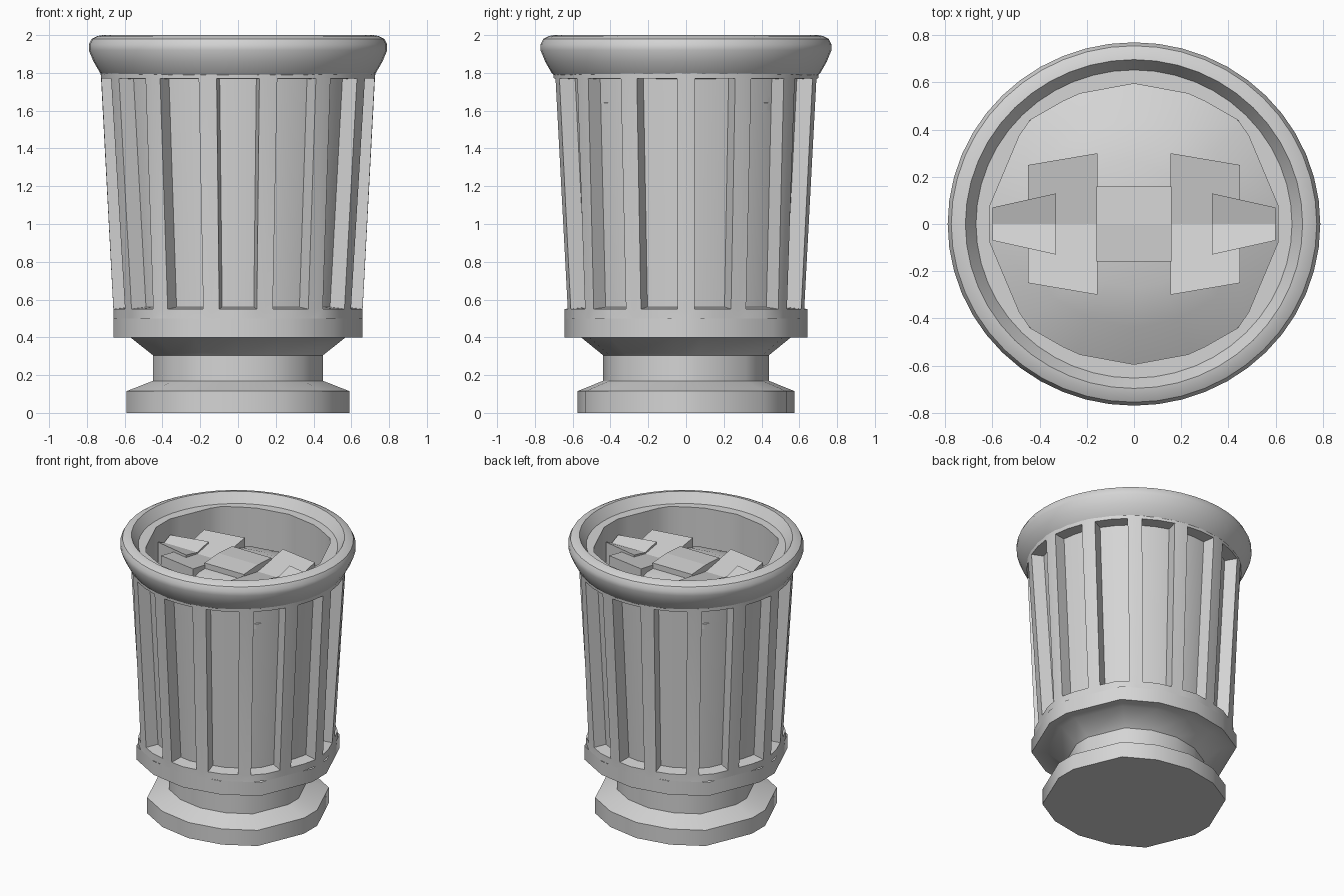
import bpy, bmesh, math
from mathutils import Vector

if "Cube" in bpy.data.objects:
    bpy.data.objects.remove(bpy.data.objects["Cube"], do_unlink=True)

stone = bpy.data.materials.new("grey stone")
stone.use_nodes = True
stone.diffuse_color = (0.66, 0.66, 0.66, 1)
stone.node_tree.nodes["Principled BSDF"].inputs["Base Color"].default_value = (0.66, 0.66, 0.66, 1)

# Uneven fourteen-sided outline shared by the foot, band and bowl
quarter = [(0, -0.975), (0.41, -0.9), (0.76, -0.7), (1, -0.13)]
outline = (quarter + [(x, -y) for x, y in quarter[::-1]]
           + [(-x, -y) for x, y in quarter[1:]]
           + [(-x, y) for x, y in quarter[:0:-1]])


def outline_at(a):
    """Point where the ray at angle a crosses the outline."""
    d = Vector((math.sin(a), -math.cos(a)))
    for i, p in enumerate(outline):
        p, q = Vector(p), Vector(outline[(i + 1) % len(outline)])
        e = q - p
        den = d.x * e.y - d.y * e.x
        if abs(den) < 1e-6:
            continue
        t = (p.x * e.y - p.y * e.x) / den
        s = (p.x * d.y - p.y * d.x) / den
        if t > 0 and -1e-5 <= s <= 1 + 1e-5:
            return d * t
    return d


def finish(name, bm, sharp=30):
    """Make the object, smooth-shaded below the sharp angle."""
    mesh = bpy.data.meshes.new(name)
    bm.to_mesh(mesh)
    bm.free()
    obj = bpy.data.objects.new(name, mesh)
    bpy.context.collection.objects.link(obj)
    mesh.materials.append(stone)
    bpy.ops.object.select_all(action='DESELECT')
    obj.select_set(True)
    bpy.context.view_layer.objects.active = obj
    bpy.ops.object.shade_smooth_by_angle(angle=math.radians(sharp))


def loft(rings, cap_bottom=False, cap_top=False):
    """Skin a list of rings, each a list of 3D points."""
    bm = bmesh.new()
    rows = [[bm.verts.new(p) for p in ring] for ring in rings]
    n = len(rows[0])
    for lo, hi in zip(rows, rows[1:]):
        for i in range(n):
            j = (i + 1) % n
            bm.faces.new((lo[i], lo[j], hi[j], hi[i]))
    if cap_bottom:
        bm.faces.new(rows[0][::-1])
    if cap_top:
        bm.faces.new(rows[-1])
    return bm


def faceted(profile, **caps):
    return loft([[(x * r, y * r, z) for x, y in outline] for r, z in profile], **caps)


# Foot, neck, flare and lower band
finish("foot", faceted([(0.59, 0), (0.59, 0.115), (0.45, 0.17), (0.45, 0.305),
                        (0.57, 0.4), (0.66, 0.4), (0.66, 0.5)], cap_bottom=True), sharp=40)

# Tapered body with a ring of recessed flutes
FLUTES = 14
step = math.tau / FLUTES
half = math.radians(9)
angles = [k * step + o for k in range(FLUTES) for o in (-half, 0, half, step / 2)]
rings = []
for r, z, roundness in [(0.66, 0.5, 0), (0.66, 0.55, 0.15), (0.725, 1.77, 0.95), (0.73, 1.83, 1)]:
    ring = []
    for a in angles:
        oval = Vector((math.sin(a), -0.965 * math.cos(a)))
        p = outline_at(a).lerp(oval, roundness) * r
        ring.append((p.x, p.y, z))
    rings.append(ring)
body = loft(rings)
body.faces.ensure_lookup_table()
count = len(angles)
flutes = [body.faces[count + i] for i in range(count) if i % 4 < 2]
body.normal_update()
bmesh.ops.inset_region(body, faces=flutes, thickness=0.006, depth=-0.085, use_even_offset=True)
finish("fluted_body", body)

# Rounded lip stepping down to a ledge and a faceted bowl wall
SIDES = 48
turns = [i * math.tau / SIDES for i in range(SIDES)]
lip = [(0.70, 1.77), (0.73, 1.80), (0.765, 1.86), (0.79, 1.92), (0.79, 1.95), (0.775, 1.98),
       (0.745, 1.995), (0.715, 2.0), (0.67, 1.93)]
rings = [[(r * math.sin(a), -0.975 * r * math.cos(a), z) for a in turns] for r, z in lip]
for r, z in [(0.61, 1.93), (0.61, 1.6)]:
    rings.append([(*(outline_at(a) * r), z) for a in turns])
finish("lip", loft(rings))

# Mounded filling inside the bowl
finish("filling", faceted([(0.61, 1.64), (0.45, 1.72), (0.28, 1.78)], cap_top=True))


def trough(name, x0, x1, y0, y1, edge, mid):
    """Slab whose top folds along y = 0, narrowing from y0 to y1."""
    bm = bmesh.new()
    ends = []
    for x, w in ((x0, y0), (x1, y1)):
        ends.append([bm.verts.new(p) for p in
                     ((x, -w, 1.6), (x, -w, edge), (x, 0, mid), (x, w, edge), (x, w, 1.6))])
    for i in range(5):
        j = (i + 1) % 5
        bm.faces.new((ends[0][i], ends[0][j], ends[1][j], ends[1][i]))
    bm.faces.new(ends[0])
    bm.faces.new(ends[1][::-1])
    bmesh.ops.recalc_face_normals(bm, faces=bm.faces)
    finish(name, bm, sharp=1)


# Folded chunks lying across the mound
for side, s in (("left", 1), ("right", -1)):
    trough(side + "_chunk", 0.155 * s, 0.45 * s, 0.3, 0.25, 1.83, 1.78)
    trough(side + "_end_chunk", 0.33 * s, 0.6 * s, 0.13, 0.07, 1.82, 1.79)
trough("middle_chunk", -0.16, 0.16, 0.16, 0.16, 1.82, 1.83)
